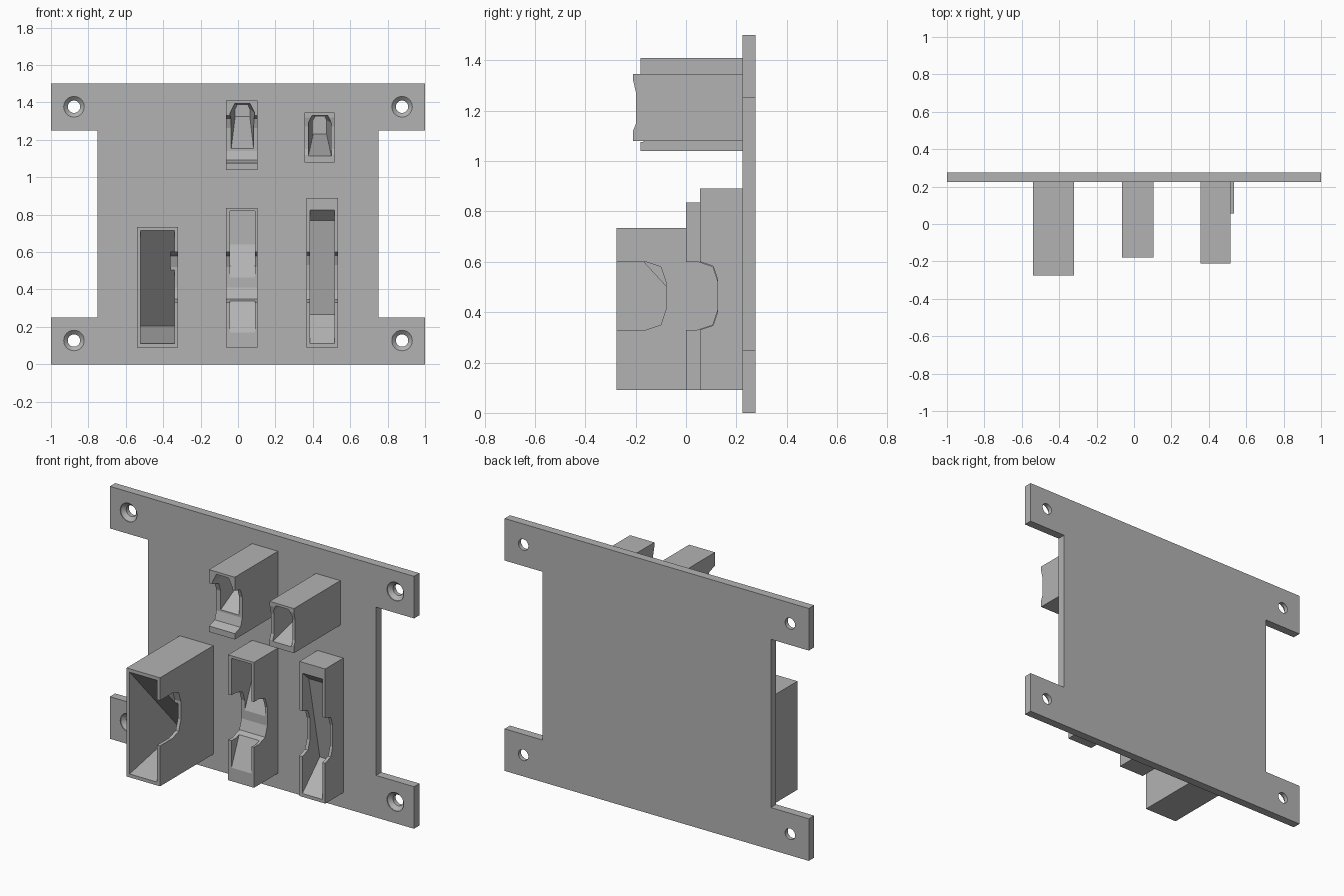
import bpy, bmesh, math

cube = bpy.data.objects.get("Cube")
if cube:
    bpy.data.objects.remove(cube, do_unlink=True)

grey = bpy.data.materials.new("matte grey")
grey.use_nodes = True
grey.diffuse_color = (0.45, 0.45, 0.45, 1)
grey.node_tree.nodes["Principled BSDF"].inputs["Base Color"].default_value = (0.45, 0.45, 0.45, 1)


def loft(name, sections):
    """Closed solid through matching rings of points."""
    bm = bmesh.new()
    rings = [[bm.verts.new(p) for p in s] for s in sections]
    for a, b in zip(rings, rings[1:]):
        for i in range(len(a)):
            j = (i + 1) % len(a)
            bm.faces.new((a[i], a[j], b[j], b[i]))
    bm.faces.new(rings[0])
    bm.faces.new(rings[-1])
    bmesh.ops.recalc_face_normals(bm, faces=bm.faces)
    mesh = bpy.data.meshes.new(name)
    bm.to_mesh(mesh)
    bm.free()
    mesh.materials.append(grey)
    obj = bpy.data.objects.new(name, mesh)
    bpy.context.collection.objects.link(obj)
    return obj


def across(name, x0, x1, profile):
    """Side profile of (y, z) points extruded along x."""
    return loft(name, [[(x, y, z) for y, z in profile] for x in (x0, x1)])


def box(name, x0, x1, y0, y1, z0, z1):
    return across(name, x0, x1, [(y0, z0), (y1, z0), (y1, z1), (y0, z1)])


def carve(obj, cutters):
    """Subtract the cutters, bake the result and drop the cutters."""
    for c in cutters:
        c.hide_render = True
        m = obj.modifiers.new("cut", 'BOOLEAN')
        m.operation, m.solver, m.object = 'DIFFERENCE', 'EXACT', c
    deps = bpy.context.evaluated_depsgraph_get()
    deps.update()
    mesh = bpy.data.meshes.new_from_object(obj.evaluated_get(deps))
    obj.modifiers.clear()
    obj.data = mesh
    for c in cutters:
        bpy.data.objects.remove(c, do_unlink=True)


def finger_notch(x0, x1, front, back, z0, z1, c):
    """Grip cut with chamfered inner corners."""
    h = c * 0.5
    return across("notch_cutter", x0, x1, [
        (front - 0.05, z0), (back - 2 * c, z0), (back - h, z0 + h), (back, z0 + 2 * c),
        (back, z1 - 2 * c), (back - h, z1 - h), (back - 2 * c, z1), (front - 0.05, z1)])


def tapered_pocket(front, back):
    """Pocket with clipped top corners; each end is (y, x0, x1, z0, z1, clip)."""
    def ring(y, x0, x1, z0, z1, clip):
        return [(x0, y, z0), (x1, y, z0), (x1, y, z1 - 2 * clip),
                (x1 - clip, y, z1), (x0 + clip, y, z1), (x0, y, z1 - 2 * clip)]
    return loft("pocket_cutter", [ring(*front), ring(*back)])


FACE, REAR = 0.225, 0.275

# Mounting plate: H-shaped outline with four ears
half = [(1, 0), (1, 0.25), (0.75, 0.25), (0.75, 1.25), (1, 1.25), (1, 1.5)]
outline = half + [(-x, z) for x, z in reversed(half)]
plate = loft("mounting_plate", [[(x, y, z) for x, z in outline] for y in (FACE, REAR)])


# Countersunk screw holes
def screw_hole(cx, cz):
    angles = [math.tau * i / 32 for i in range(32)]
    return loft("screw_cutter", [
        [(cx + r * math.cos(a), y, cz + r * math.sin(a)) for a in angles]
        for y, r in ((0.2, 0.055), (0.23, 0.055), (0.25, 0.033), (0.3, 0.033))])


carve(plate, [screw_hole(x, z) for x in (-0.877, 0.877) for z in (0.127, 1.377)])

# Deep holder with a wedge pocket and a grip cut on its left wall
deep = box("deep_holder", -0.54, -0.32, -0.275, FACE, 0.09, 0.735)
carve(deep, [
    across("pocket_cutter", -0.52, -0.34, [(-0.3, 0.11), (-0.275, 0.11), (0.195, 0.205),
                                           (-0.275, 0.715), (-0.3, 0.715)]),
    finger_notch(-0.36, -0.3, -0.275, -0.08, 0.33, 0.6, 0.04)])

# Middle holder with a sloping floor and a grip cut right through
middle = box("middle_holder", -0.065, 0.105, 0, FACE, 0.09, 0.835)
carve(middle, [
    across("pocket_cutter", -0.043, 0.09, [(-0.02, 0.17), (0, 0.17), (0.2, 0.64),
                                           (0.2, 0.82), (-0.02, 0.82)]),
    finger_notch(-0.1, 0.14, 0, 0.125, 0.33, 0.6, 0.04)])

# Tall shallow holder with a leaning back wall
tall = box("tall_holder", 0.365, 0.535, 0.055, FACE, 0.09, 0.89)
carve(tall, [
    across("pocket_cutter", 0.385, 0.517, [(0.03, 0.11), (0.055, 0.11), (0.218, 0.265),
                                           (0.115, 0.77), (0.055, 0.825), (0.03, 0.825)]),
    finger_notch(0.33, 0.57, 0.055, 0.125, 0.33, 0.6, 0.035)])

# Upper holder with a tapered pocket
upper = box("upper_holder", -0.065, 0.105, -0.18, FACE, 1.04, 1.41)
carve(upper, [
    tapered_pocket((-0.19, -0.043, 0.09, 1.1, 1.395, 0.026),
                   (0.15, -0.015, 0.063, 1.325, 1.385, 0.01)),
    finger_notch(-0.1, 0.14, -0.18, -0.11, 1.075, 1.33, 0.033)])

# Small holder with a tapered pocket and a shallow dip in the rim
small = box("small_holder", 0.355, 0.515, -0.21, FACE, 1.08, 1.345)
carve(small, [
    tapered_pocket((-0.22, 0.375, 0.5, 1.11, 1.33, 0.02),
                   (0.15, 0.402, 0.474, 1.23, 1.325, 0.01)),
    across("dip_cutter", 0.33, 0.54, [(-0.23, 1.12), (-0.21, 1.12), (-0.198, 1.15),
                                      (-0.198, 1.27), (-0.21, 1.32), (-0.23, 1.32)])])
